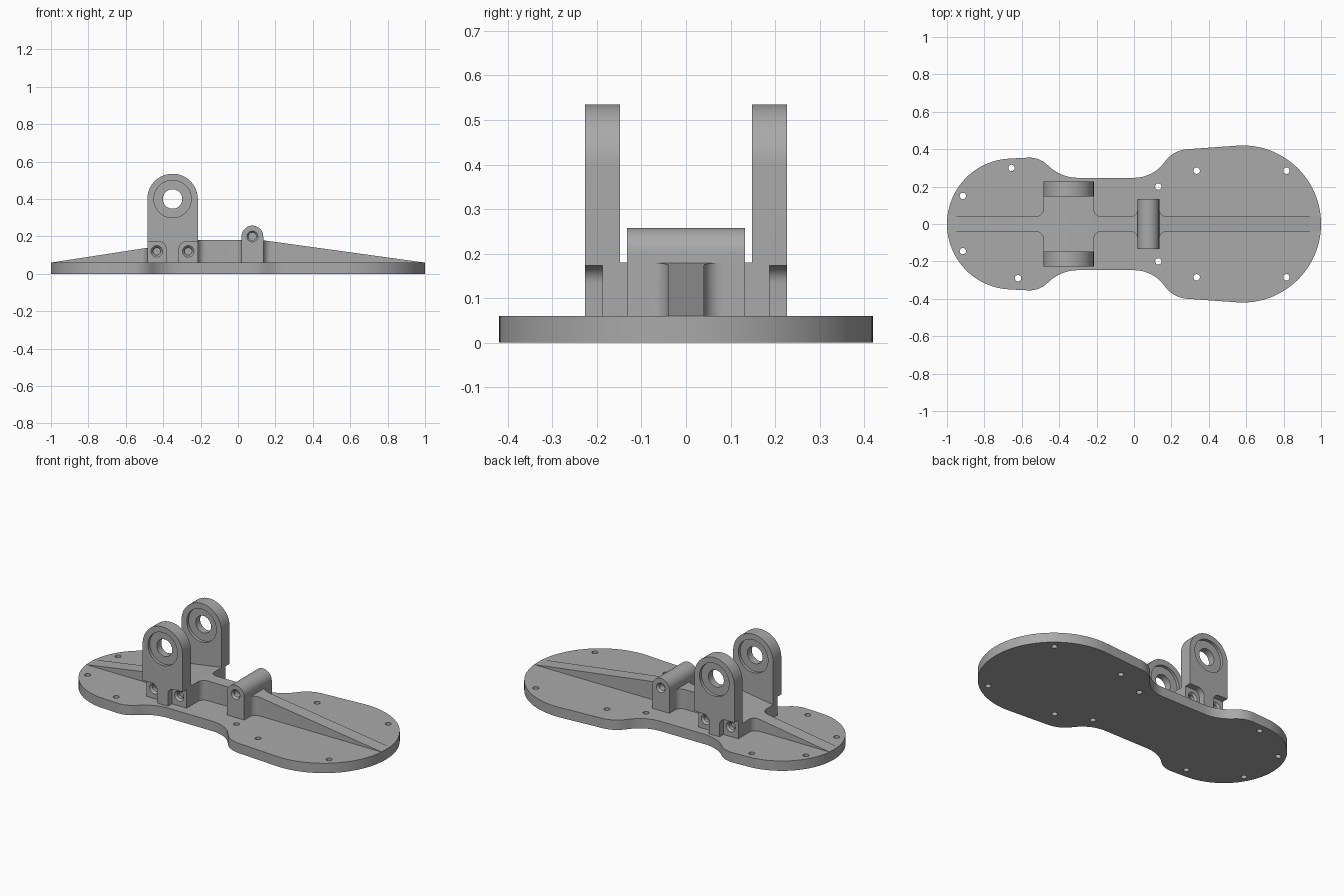
import bpy, bmesh
from math import sin, cos, radians, pi
from mathutils import Matrix, Vector

cube = bpy.data.objects.get("Cube")
if cube:
    bpy.data.objects.remove(cube, do_unlink=True)

grey = bpy.data.materials.new("plain grey")
grey.use_nodes = True
COLOUR = (0.4, 0.4, 0.4, 1)
grey.diffuse_color = COLOUR
grey.node_tree.nodes["Principled BSDF"].inputs["Base Color"].default_value = COLOUR


def arc(cx, cy, r, a0, a1, n=12):
    steps = [radians(a0 + (a1 - a0) * i / n) for i in range(n + 1)]
    return [(cx + r * cos(a), cy + r * sin(a)) for a in steps]


def mirrored(half):
    """Close a half outline by reflecting it across the x axis."""
    return half + [(x, -y) for x, y in reversed(half) if abs(y) > 1e-5]


def make(name, bm):
    bmesh.ops.remove_doubles(bm, verts=bm.verts, dist=1e-5)
    bmesh.ops.recalc_face_normals(bm, faces=bm.faces)
    mesh = bpy.data.meshes.new(name)
    bm.to_mesh(mesh)
    bm.free()
    mesh.materials.append(grey)
    ob = bpy.data.objects.new(name, mesh)
    bpy.context.collection.objects.link(ob)
    return ob


def prism(points, lo, hi, upright=False):
    """Extrude an outline along z, or an xz profile along y."""
    bm = bmesh.new()
    place = (lambda a, b: (a, lo, b)) if upright else (lambda a, b: (a, b, lo))
    face = bm.faces.new([bm.verts.new(place(*p)) for p in points])
    out = bmesh.ops.extrude_face_region(bm, geom=[face])
    move = Vector((0, hi - lo, 0)) if upright else Vector((0, 0, hi - lo))
    verts = [g for g in out["geom"] if isinstance(g, bmesh.types.BMVert)]
    bmesh.ops.translate(bm, vec=move, verts=verts)
    return bm


def bore(x, z, y0, y1, r0, r1=None, sides=40):
    """Round cutter along y, radius r0 at y0 and r1 at y1."""
    bm = bmesh.new()
    spin = Matrix.Translation((x, (y0 + y1) / 2, z)) @ Matrix.Rotation(-pi / 2, 4, 'X')
    bmesh.ops.create_cone(bm, cap_ends=True, segments=sides, radius1=r0,
                          radius2=r0 if r1 is None else r1, depth=y1 - y0, matrix=spin)
    return make("cutter", bm)


def cut(ob, cutters):
    """Subtract every cutter, bake the result and drop the cutters."""
    for c in cutters:
        c.hide_render = True
        m = ob.modifiers.new("cut", 'BOOLEAN')
        m.operation, m.solver, m.object = 'DIFFERENCE', 'EXACT', c
    bpy.context.view_layer.update()
    deps = bpy.context.evaluated_depsgraph_get()
    mesh = bpy.data.meshes.new_from_object(ob.evaluated_get(deps))
    ob.modifiers.clear()
    ob.data = mesh
    for c in cutters:
        bpy.data.objects.remove(c, do_unlink=True)
    return ob


# Base plate: two rounded lobes joined by a waist, with screw holes
PLATE = 0.06
outline = (arc(-0.65, 0, 0.35, 180, 93, 24) + arc(-0.56, 0.215, 0.14, 92, 45, 8)
           + arc(-0.299, 0.476, 0.229, 225, 270) + arc(0, 0.447, 0.2, 270, 325)
           + arc(0.295, 0.24, 0.16, 145, 94) + arc(0.58, 0, 0.42, 92, 0, 32))
plate = make("base_plate", prism(mirrored(outline), 0, PLATE))
screws = [(-0.915, 0.15), (-0.915, -0.145), (-0.655, 0.3), (-0.62, -0.29)]
screws += [(x, y) for x, d in ((0.13, 0.2), (0.335, 0.285), (0.815, 0.285)) for y in (d, -d)]
cut(plate, [make("cutter", prism(arc(x, y, 0.017, 0, 345, 23), -0.1, 0.2)) for x, y in screws])

# Spine: tapering rib that widens into the block between the tall lugs
TOP, F = 0.18, 0.04
spine_half = [(-0.997, 0.04)]
spine_half += arc(-0.525, 0.08, F, 270, 360, 8) + [(-0.485, 0.15), (-0.215, 0.15)]
spine_half += arc(-0.175, 0.08, F, 180, 270, 8)
spine_half += arc(-0.02, 0.08, F, 270, 360, 8) + arc(0.175, 0.08, F, 180, 270, 8)
spine_half += [(0.997, 0.04)]
bm = prism(mirrored(spine_half), 0.03, TOP)
for tip, crest in ((-1, -0.22), (1, 0.13)):
    rise = TOP - PLATE
    normal = Vector((-rise if tip < 0 else rise, 0, abs(crest - tip)))
    cutting = bmesh.ops.bisect_plane(bm, geom=bm.verts[:] + bm.edges[:] + bm.faces[:],
                                     plane_co=(tip, 0, PLATE), plane_no=normal, clear_outer=True)
    edges = [e for e in cutting["geom_cut"] if isinstance(e, bmesh.types.BMEdge)]
    bmesh.ops.holes_fill(bm, edges=edges)
make("spine", bm)

# Tall lugs: round-topped ears with a recessed bore and two bolt pockets
LX, LZ, LR = -0.35, 0.4, 0.135
IN, OUT, POCKET = 0.148, 0.227, 0.188
for name, s in (("left_lug", 1), ("right_lug", -1)):
    profile = [(LX - LR, 0.04), (LX + LR, 0.04)] + arc(LX, LZ, LR, 0, 180, 36)

    def span(a, b):
        return min(s * a, s * b), max(s * a, s * b)

    lug = make(name, prism(profile, *span(IN, OUT), upright=True))
    cutters = [bore(LX, LZ, *span(0.1, 0.3), 0.052),
               bore(LX, LZ, *span(OUT - 0.018, 0.3), 0.1, sides=48),
               bore(LX, LZ, *span(0.1, IN + 0.018), 0.1, sides=48)]
    for side in (-1, 1):
        # Notch in the outer face, rounded at its inner top corner
        notch = [(0.15, PLATE), (0.15, 0.173)] + arc(0.075, 0.133, 0.04, 90, 180, 8) + [(0.035, PLATE)]
        notch = [(LX + side * x, z) for x, z in notch]
        cutters.append(make("cutter", prism(notch, *span(POCKET, 0.3), upright=True)))
        # Countersunk bolt hole
        bx = LX + side * 0.084
        wide, narrow = 0.032, 0.02
        ends = (narrow, wide) if s > 0 else (wide, narrow)
        cutters.append(bore(bx, 0.12, *span(POCKET - 0.012, POCKET + 0.001), *ends, sides=24))
        cutters.append(bore(bx, 0.12, *span(IN + 0.006, POCKET), narrow, sides=24))
    cut(lug, cutters)

# Short lug: round-topped cross block with a blind hole at each end
SX, SZ, SR, SY = 0.077, 0.2, 0.058, 0.133
profile = [(SX - SR, 0.04), (SX + SR, 0.04)] + arc(SX, SZ, SR, 0, 180, 24)
short = make("short_lug", prism(profile, -SY, SY, upright=True))
cut(short, [bore(SX, SZ, SY - 0.012, SY + 0.001, 0.02, 0.03, 24),
            bore(SX, SZ, SY - 0.05, SY, 0.02, sides=24),
            bore(SX, SZ, -SY - 0.001, -SY + 0.012, 0.03, 0.02, 24),
            bore(SX, SZ, -SY, -SY + 0.05, 0.02, sides=24)])

# Smooth the curved walls, keep the edges sharp
for ob in bpy.context.collection.objects:
    if ob.type == 'MESH' and grey.name in ob.data.materials:
        bpy.ops.object.select_all(action='DESELECT')
        ob.select_set(True)
        bpy.context.view_layer.objects.active = ob
        bpy.ops.object.shade_smooth_by_angle(angle=radians(30))
